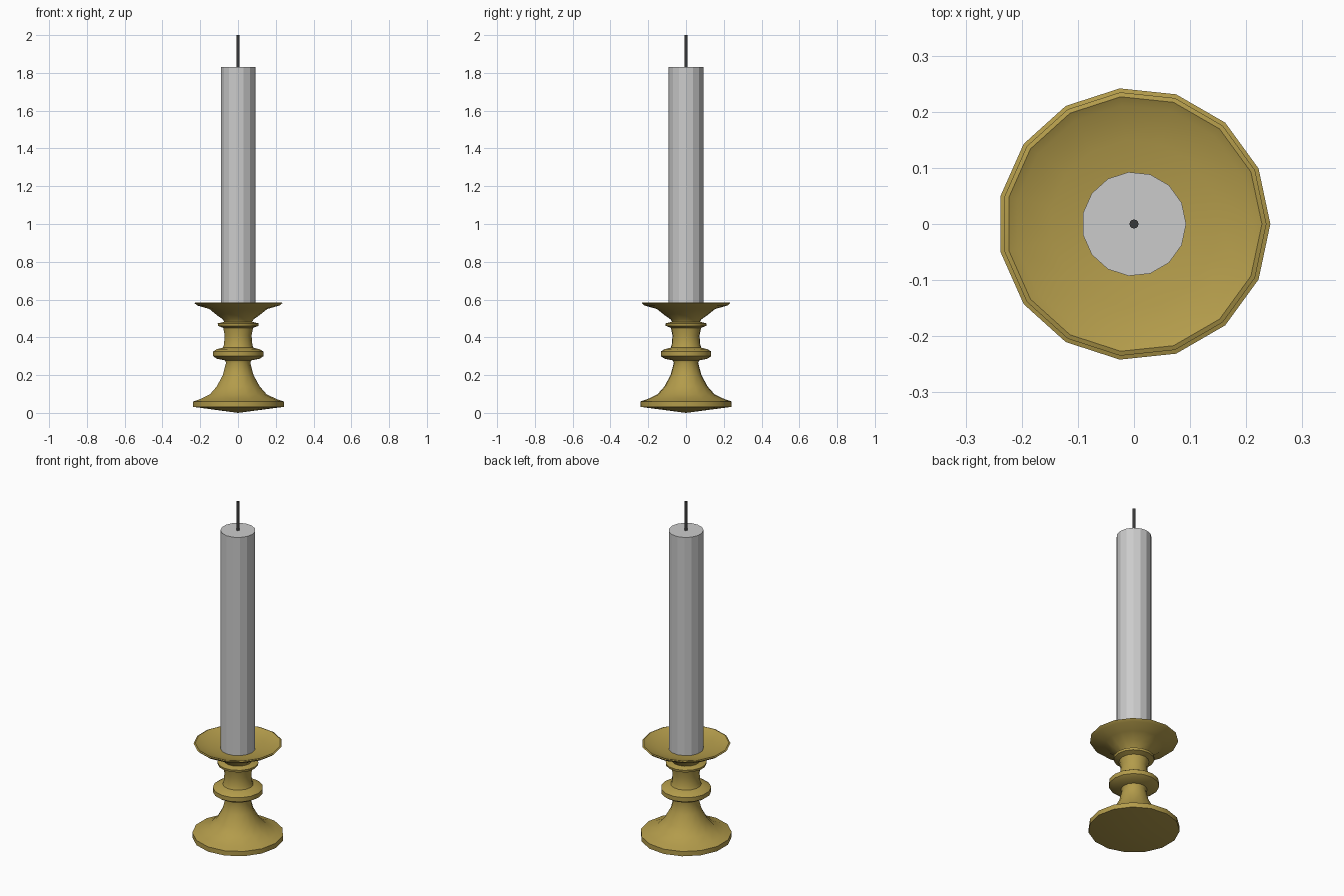
import bpy, bmesh, math

if "Cube" in bpy.data.objects:
    bpy.data.objects.remove(bpy.data.objects["Cube"])

SIDES = 15


def lathe(name, profile, sides, smooth=None, color=None):
    """Revolve (radius, z) points around z; radius 0 makes a pole."""
    bm = bmesh.new()
    rings = []
    for r, z in profile:
        n = 1 if r == 0 else sides
        rings.append([bm.verts.new((r * math.cos(2 * math.pi * i / sides),
                                    r * math.sin(2 * math.pi * i / sides), z))
                      for i in range(n)])
    for a, b in zip(rings, rings[1:]):
        for i in range(sides):
            j = (i + 1) % sides
            face = [a[i % len(a)], a[j % len(a)], b[j % len(b)], b[i % len(b)]]
            bm.faces.new(list(dict.fromkeys(face)))
    bmesh.ops.recalc_face_normals(bm, faces=bm.faces)
    mesh = bpy.data.meshes.new(name)
    bm.to_mesh(mesh)
    bm.free()
    obj = bpy.data.objects.new(name, mesh)
    bpy.context.collection.objects.link(obj)
    if color:
        mat = bpy.data.materials.new(name + "_material")
        mat.diffuse_color = color
        mat.use_nodes = True
        mat.node_tree.nodes["Principled BSDF"].inputs["Base Color"].default_value = mat.diffuse_color
        mesh.materials.append(mat)
    if smooth:
        bpy.ops.object.select_all(action='DESELECT')
        obj.select_set(True)
        bpy.context.view_layer.objects.active = obj
        bpy.ops.object.shade_smooth_by_angle(angle=math.radians(smooth))
    return obj


# Turned brass holder: base, stem with two collars, drip dish
lathe("candle_holder", [
    (0, 0), (0.243, 0.032), (0.243, 0.06), (0.205, 0.073), (0.152, 0.098),
    (0.115, 0.14), (0.082, 0.2), (0.065, 0.265), (0.07, 0.278),
    (0.115, 0.287), (0.134, 0.3), (0.134, 0.325), (0.115, 0.337),
    (0.082, 0.345), (0.076, 0.36), (0.072, 0.41), (0.08, 0.45),
    (0.108, 0.461), (0.11, 0.474), (0.075, 0.482), (0.082, 0.495),
    (0.115, 0.518), (0.155, 0.55), (0.222, 0.569), (0.236, 0.582),
    (0.228, 0.585), (0.212, 0.576), (0.15, 0.563), (0.09, 0.552), (0, 0.548),
], SIDES, 50, (0.45, 0.33, 0.07, 1))

# Candle
lathe("candle", [(0, 0.55), (0.093, 0.55), (0.093, 1.832), (0, 1.832)], SIDES)

# Wick
lathe("wick", [(0, 1.82), (0.008, 1.82), (0.008, 2.0), (0, 2.0)], 12, 40,
      (0.04, 0.04, 0.04, 1))
